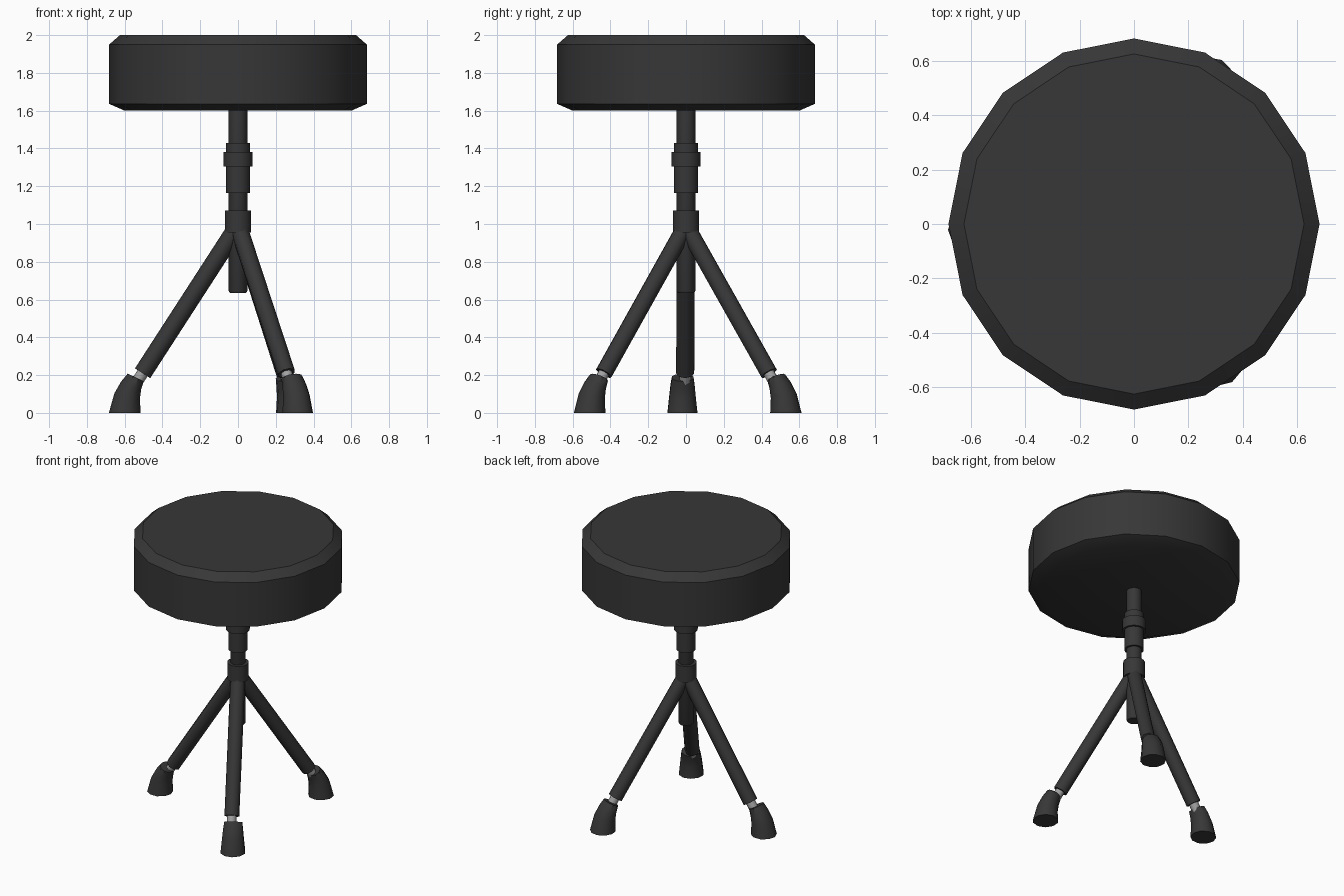
import bpy, bmesh, math
from mathutils import Vector, Matrix

if "Cube" in bpy.data.objects:
    bpy.data.objects.remove(bpy.data.objects["Cube"])


def material(name, c):
    m = bpy.data.materials.new(name)
    m.diffuse_color = (c[0], c[1], c[2], 1)
    m.use_nodes = True
    m.node_tree.nodes["Principled BSDF"].inputs["Base Color"].default_value = m.diffuse_color
    return m


BLACK = material("dark grey", (0.038, 0.038, 0.038))
STEEL = material("light grey metal", (0.36, 0.36, 0.36))


def loft(name, rings, mat, angle=40):
    """Skin a closed solid through rings of points, with capped ends."""
    bm = bmesh.new()
    loops = [[bm.verts.new(p) for p in ring] for ring in rings]
    n = len(loops[0])
    for a, b in zip(loops, loops[1:]):
        for i in range(n):
            j = (i + 1) % n
            bm.faces.new((a[i], a[j], b[j], b[i]))
    bm.faces.new(loops[0])
    bm.faces.new(loops[-1])
    bmesh.ops.recalc_face_normals(bm, faces=bm.faces)
    me = bpy.data.meshes.new(name)
    bm.to_mesh(me)
    bm.free()
    me.materials.append(mat)
    ob = bpy.data.objects.new(name, me)
    bpy.context.collection.objects.link(ob)
    bpy.ops.object.select_all(action='DESELECT')
    ob.select_set(True)
    bpy.context.view_layer.objects.active = ob
    bpy.ops.object.shade_smooth_by_angle(angle=math.radians(angle))
    return ob


def ring(center, u, v, ru, rv, n, phase=0.0):
    c, u, v = Vector(center), Vector(u), Vector(v)
    return [c + u * ru * math.cos(phase + math.tau * i / n)
            + v * rv * math.sin(phase + math.tau * i / n) for i in range(n)]


def turned(name, profile, n, mat, angle=40):
    return loft(name, [ring((0, 0, z), (1, 0, 0), (0, 1, 0), r, r, n)
                       for r, z in profile], mat, angle)


def rod(name, a, b, r, n, mat, turn):
    a, b = Vector(a), Vector(b)
    side = Vector((0, 1, 0))
    up = (b - a).normalized().cross(side)
    ob = loft(name, [ring(p, up, side, r, r, n) for p in (a, b)], mat, 50)
    ob.data.transform(Matrix.Rotation(turn, 4, 'Z'))


# Cushion
turned("seat", [(0.60, 1.60), (0.682, 1.636), (0.682, 1.95), (0.625, 2.0)], 16, BLACK)

# Central column, sleeve, clamp ring and leg hub
turned("column", [(0.042, 0.635), (0.049, 0.645), (0.049, 1.61)], 16, BLACK)
turned("sleeve", [(0.063, 1.165), (0.063, 1.43)], 16, BLACK)
turned("clamp_ring", [(0.077, 1.305), (0.077, 1.38)], 16, BLACK)
turned("leg_hub", [(0.07, 0.955), (0.07, 1.072)], 16, BLACK)

# Three legs with metal tips and curved rubber feet
for k, deg in enumerate((180, 60, -60)):
    leg_turn = math.radians(deg + 0.5)
    rod(f"leg_{k + 1}", (0.01, 0, 0.975), (0.505, 0, 0.21), 0.048, 8, BLACK, leg_turn)
    rod(f"metal_tip_{k + 1}", (0.48, 0, 0.25), (0.55, 0, 0.14), 0.031, 8, STEEL, leg_turn)
    rings = []
    for x, z, tilt, ru, rv in ((0.60, 0.0, 0, 0.084, 0.083),
                               (0.587, 0.09, 12, 0.069, 0.073),
                               (0.566, 0.145, 22, 0.057, 0.067),
                               (0.542, 0.187, 26, 0.047, 0.06)):
        t = math.radians(tilt)
        rings.append(ring((x, 0, z), (math.cos(t), 0, math.sin(t)), (0, 1, 0), ru, rv, 10))
    foot = loft(f"rubber_foot_{k + 1}", rings, BLACK)
    foot.data.transform(Matrix.Rotation(math.radians(deg + 1.8), 4, 'Z'))
